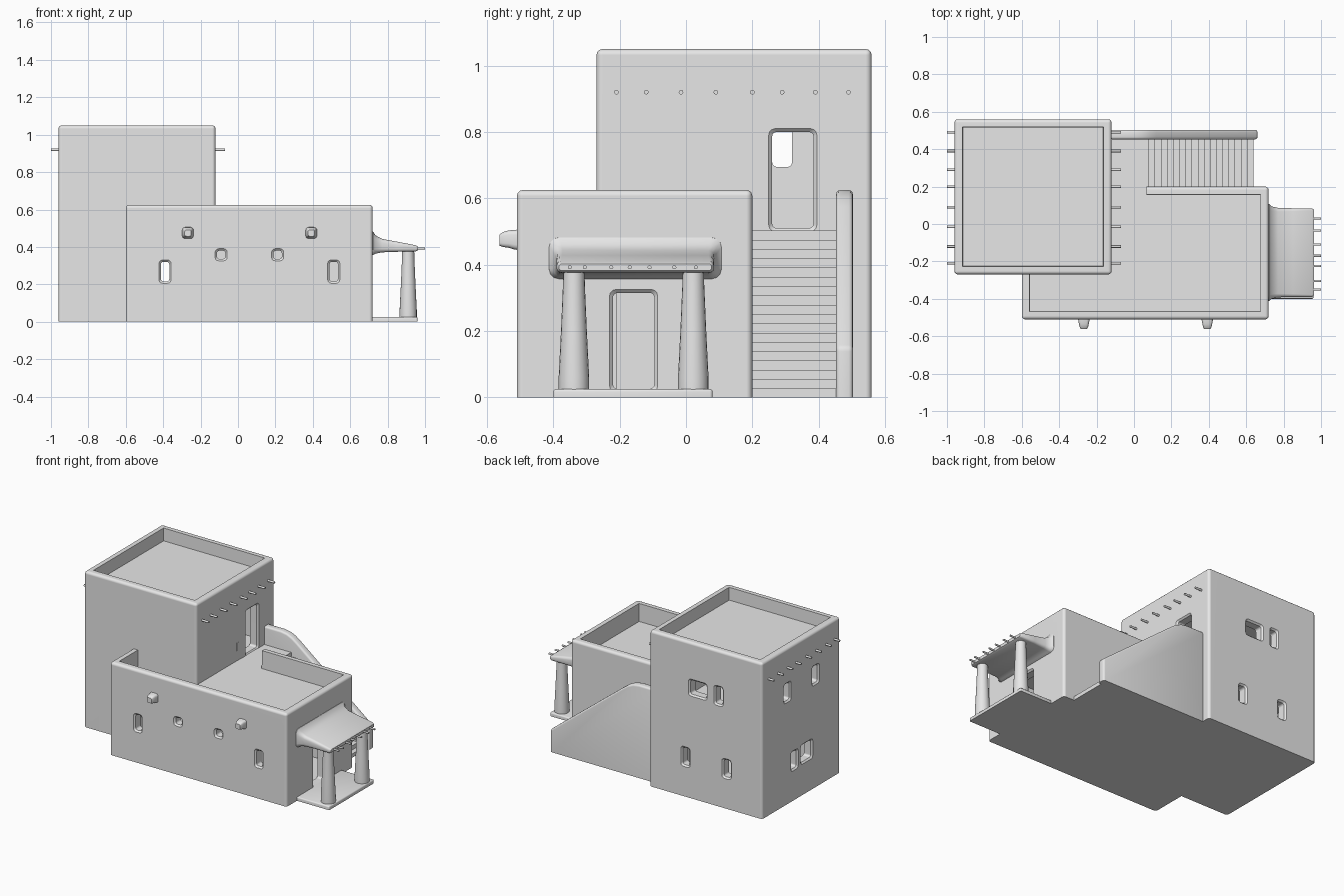
import bpy, bmesh, math
from mathutils import Matrix, Vector

if "Cube" in bpy.data.objects:
    bpy.data.objects.remove(bpy.data.objects["Cube"], do_unlink=True)

plaster = bpy.data.materials.new("grey plaster")
plaster.use_nodes = True
plaster.diffuse_color = (0.8, 0.8, 0.8, 1)
plaster.node_tree.nodes["Principled BSDF"].inputs["Base Color"].default_value = (0.8, 0.8, 0.8, 1)


def make(name, bm):
    bmesh.ops.recalc_face_normals(bm, faces=bm.faces)
    mesh = bpy.data.meshes.new(name)
    bm.to_mesh(mesh)
    bm.free()
    mesh.materials.append(plaster)
    obj = bpy.data.objects.new(name, mesh)
    bpy.context.collection.objects.link(obj)
    return obj


def add_box(bm, x, y, z):
    size = Vector((x[1] - x[0], y[1] - y[0], z[1] - z[0]))
    mid = Vector((sum(x) / 2, sum(y) / 2, sum(z) / 2))
    bmesh.ops.create_cube(bm, size=1, matrix=Matrix.Translation(mid) @ Matrix.Diagonal(size).to_4x4())


def round_edges(bm, radius, low):
    """Round every edge that is not lying at or below the given height."""
    edges = [e for e in bm.edges if max(v.co.z for v in e.verts) > low
             and e.calc_face_angle(0) > 0.5]
    bmesh.ops.bevel(bm, geom=edges, offset=radius, segments=3, profile=0.5,
                    affect='EDGES', clamp_overlap=True)


def loft(bm, axis, rings):
    """Skin rounded rectangles (position, centre, height, width, tall, radius) along x or y."""
    loops = []
    for pos, u, z, w, h, r in rings:
        loop = []
        for k in range(16):
            corner, a = k // 4, math.radians(90 * (k // 4) + 30 * (k % 4))
            su = 1 if corner in (0, 3) else -1
            sz = 1 if corner < 2 else -1
            cu = u + su * (w / 2 - r) + r * math.cos(a)
            cz = z + sz * (h / 2 - r) + r * math.sin(a)
            loop.append(bm.verts.new((pos, cu, cz) if axis == 'x' else (cu, pos, cz)))
        loops.append(loop)
    for a, b in zip(loops, loops[1:]):
        for k in range(16):
            bm.faces.new((a[k], a[(k + 1) % 16], b[(k + 1) % 16], b[k]))
    bm.faces.new(loops[0])
    bm.faces.new(loops[-1])


def opening(bm, axis, wall, side, u, z, w, h):
    """Rounded wall opening with a slightly flared outer lip."""
    loft(bm, axis, [(wall + side * d, u, z, w + 2 * g, h + 2 * g, 0.014 + g / 2)
                    for d, g in ((0.03, 0.01), (0, 0.01), (-0.01, 0), (-0.1, 0))])


def parapet_block(name, x, y, top, floor):
    bm = bmesh.new()
    add_box(bm, x, y, (0, top))
    bm.faces.ensure_lookup_table()
    roof = max(bm.faces, key=lambda f: f.calc_center_median().z)
    bmesh.ops.inset_region(bm, faces=[roof], thickness=0.06)
    bmesh.ops.inset_region(bm, faces=[roof], thickness=0.003)
    for v in roof.verts:
        v.co.z = floor
    round_edges(bm, 0.018, floor + 0.001)
    return make(name, bm)


def profile(name, points, y, radius=0):
    """Extrude an x-z outline between two y values."""
    bm = bmesh.new()
    face = bm.faces.new([bm.verts.new((px, y[0], pz)) for px, pz in points])
    moved = bmesh.ops.extrude_face_region(bm, geom=[face])["geom"]
    for v in moved:
        if isinstance(v, bmesh.types.BMVert):
            v.co.y = y[1]
    bmesh.ops.recalc_face_normals(bm, faces=bm.faces)
    if radius:
        round_edges(bm, radius, 0.001)
    return make(name, bm)


# Main masses
tower = parapet_block("tower", (-0.96, -0.12), (-0.27, 0.56), 1.05, 0.965)
hall = parapet_block("lower_house", (-0.60, 0.72), (-0.51, 0.20), 0.625, 0.505)

# Rooms inside and the parapet gap beside the stair landing
cutters = []
for name, box in (("lower_room", ((-0.54, 0.66), (-0.45, 0.14), (0.02, 0.445))),
                  ("tower_room", ((-0.90, -0.18), (-0.21, 0.50), (0.021, 0.446))),
                  ("upper_room", ((-0.90, -0.18), (-0.21, 0.50), (0.504, 0.92))),
                  ("landing_gap", ((-0.119, 0.068), (0.10, 0.25), (0.505, 0.7)))):
    bm = bmesh.new()
    add_box(bm, *box)
    cutters.append(make(name, bm))

# Windows and doors
bm = bmesh.new()
for x, z, w, h in ((-0.39, 0.268, 0.045, 0.105), (0.512, 0.268, 0.045, 0.105),
                   (-0.09, 0.358, 0.045, 0.045), (0.212, 0.358, 0.045, 0.045)):
    opening(bm, 'y', -0.51, -1, x, z, w, h)
for x, z, w, h in ((-0.48, 0.746, 0.12, 0.095), (-0.635, 0.745, 0.05, 0.115),
                   (-0.388, 0.268, 0.05, 0.115), (-0.695, 0.268, 0.05, 0.115)):
    opening(bm, 'y', 0.56, 1, x, z, w, h)
for y, z, w in ((0.29, 0.752, 0.06), (-0.01, 0.758, 0.06), (0.215, 0.268, 0.06), (0.085, 0.275, 0.11)):
    opening(bm, 'x', -0.96, -1, y, z, w, 0.115)
opening(bm, 'x', -0.12, 1, 0.322, 0.655, 0.125, 0.29)
opening(bm, 'x', 0.72, 1, -0.158, 0.17, 0.125, 0.29)
cutters.append(make("openings", bm))

for block in (tower, hall):
    for cutter in cutters:
        if block is tower and cutter.name == "landing_gap":
            continue
        mod = block.modifiers.new(cutter.name, 'BOOLEAN')
        mod.object, mod.operation, mod.solver = cutter, 'DIFFERENCE', 'EXACT'
depsgraph = bpy.context.evaluated_depsgraph_get()
for block in (tower, hall):
    cut = bpy.data.meshes.new_from_object(block.evaluated_get(depsgraph))
    block.modifiers.clear()
    block.data = cut
for cutter in cutters:
    bpy.data.objects.remove(cutter, do_unlink=True)

# Outside stair with landing, and its sloping side wall
steps, run, rise = 17, 0.56 / 17, 0.505 / 18
outline = [(-0.13, 0), (0.64, 0)]
for i in range(steps + 1):
    x = 0.64 - i * run
    outline += [(x, (i + 1) * rise - 0.002)]
    if i < steps:
        outline += [(x - run, (i + 1) * rise - 0.002)]
outline.append((-0.13, 0.503))
profile("stairs", outline, (0.19, 0.46))
profile("stair_wall", [(-0.13, 0), (0.66, 0), (0.66, 0.15), (0.12, 0.575), (0.085, 0.6),
                       (0.045, 0.618), (0.0, 0.625), (-0.13, 0.625)], (0.453, 0.503), 0.012)

# Porch floor, roof and columns
bm = bmesh.new()
add_box(bm, (0.70, 0.96), (-0.40, 0.08), (0, 0.025))
round_edges(bm, 0.008, 0.001)
make("porch_floor", bm)

bm = bmesh.new()
loft(bm, 'x', [(x, -0.153, (lo + hi) / 2, w, hi - lo, r) for x, w, lo, hi, r in (
    (0.70, 0.52, 0.355, 0.485, 0.03), (0.722, 0.52, 0.357, 0.482, 0.03),
    (0.735, 0.495, 0.364, 0.462, 0.025), (0.77, 0.478, 0.371, 0.443, 0.02),
    (0.85, 0.474, 0.374, 0.428, 0.016), (0.95, 0.474, 0.376, 0.409, 0.012),
    (0.962, 0.46, 0.382, 0.402, 0.008))])
make("porch_roof", bm)

for side, y in (("right", -0.338), ("left", 0.022)):
    bm = bmesh.new()
    rings = []
    for z, r in ((0.02, 0.046), (0.06, 0.046), (0.2, 0.039), (0.34, 0.033), (0.385, 0.032)):
        rings.append([bm.verts.new((0.91 + r * math.cos(a), y + r * math.sin(a), z))
                      for a in (math.tau * k / 20 for k in range(20))])
    for a, b in zip(rings, rings[1:]):
        for k in range(20):
            bm.faces.new((a[k], a[(k + 1) % 20], b[(k + 1) % 20], b[k]))
    bm.faces.new(rings[0])
    bm.faces.new(rings[-1])
    make("porch_column_" + side, bm)


# Protruding roof beams
def beams(name, x, z, radius, places):
    bm = bmesh.new()
    for y in places:
        turn = Matrix.Translation((sum(x) / 2, y, z)) @ Matrix.Rotation(math.pi / 2, 4, 'Y')
        bmesh.ops.create_cone(bm, cap_ends=True, segments=12, radius1=radius, radius2=radius,
                              depth=x[1] - x[0], matrix=turn)
    make(name, bm)


tower_rows = (-0.21, -0.12, -0.015, 0.09, 0.2, 0.29, 0.39, 0.49)
beams("tower_beams_left", (-0.14, -0.07), 0.92, 0.007, tower_rows)
beams("tower_beams_right", (-1.0, -0.94), 0.92, 0.007, tower_rows)
beams("porch_beams", (0.93, 1.0), 0.392, 0.006, (-0.35, -0.305, -0.225, -0.17, -0.11, -0.035, 0.03))

# Rain spouts on the front wall
for side, x in (("right", -0.268), ("left", 0.392)):
    bm = bmesh.new()
    loft(bm, 'y', [(y, x, z, w, w, w / 4) for y, z, w in (
        (-0.49, 0.475, 0.062), (-0.515, 0.475, 0.06), (-0.535, 0.477, 0.052),
        (-0.55, 0.476, 0.046), (-0.562, 0.474, 0.034))])
    make("rain_spout_" + side, bm)

# Soft shading with crisp corners
bpy.ops.object.select_all(action='DESELECT')
for obj in bpy.context.collection.objects:
    if obj.type == 'MESH':
        obj.select_set(True)
        bpy.context.view_layer.objects.active = obj
bpy.ops.object.shade_smooth_by_angle(angle=math.radians(38))
for block in (tower, hall):
    block.modifiers.new("flat_walls", 'WEIGHTED_NORMAL').keep_sharp = True
